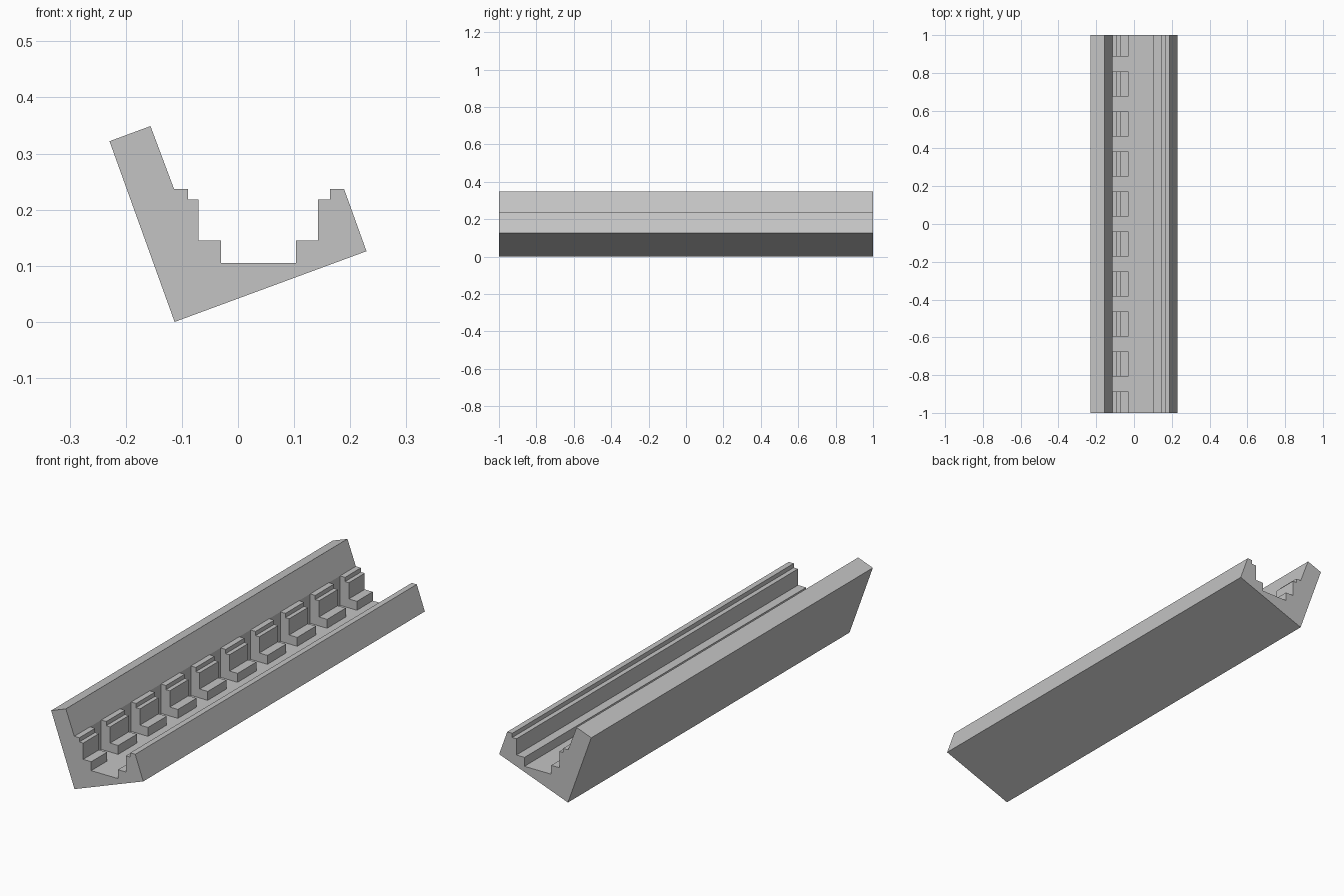
import bpy
import bmesh

cube = bpy.data.objects.get("Cube")
if cube:
    bpy.data.objects.remove(cube, do_unlink=True)

grey = bpy.data.materials.new("plain grey")
grey.use_nodes = True
COLOUR = (0.55, 0.55, 0.55, 1)
grey.diffuse_color = COLOUR
grey.node_tree.nodes["Principled BSDF"].inputs["Base Color"].default_value = COLOUR

FLOOR, STEP, LEDGE, RIM = 0.105, 0.145, 0.218, 0.237
WALL = -0.114


def extrude_profile(name, points, y0, y1):
    """Sweep an x-z outline from y0 to y1."""
    bm = bmesh.new()
    face = bm.faces.new([bm.verts.new((x, y0, z)) for x, z in points])
    swept = bmesh.ops.extrude_face_region(bm, geom=[face])["geom"]
    verts = [v for v in swept if isinstance(v, bmesh.types.BMVert)]
    bmesh.ops.translate(bm, verts=verts, vec=(0, y1 - y0, 0))
    bmesh.ops.recalc_face_normals(bm, faces=bm.faces)
    mesh = bpy.data.meshes.new(name)
    bm.to_mesh(mesh)
    bm.free()
    mesh.materials.append(grey)
    obj = bpy.data.objects.new(name, mesh)
    bpy.context.collection.objects.link(obj)
    return obj


# Tilted channel with a tall plain wall and a low stepped wall
extrude_profile("channel_rail", [
    (-0.113, 0), (0.229, 0.126), (0.189, RIM), (0.164, RIM),
    (0.164, LEDGE), (0.143, LEDGE), (0.143, STEP), (0.103, STEP),
    (0.103, FLOOR), (WALL, FLOOR), (WALL, RIM), (-0.156, 0.349),
    (-0.229, 0.322)], -1, 1)

# Row of stepped blocks against the tall wall, the end ones cut by the rail ends
block = [(WALL, FLOOR), (-0.03, FLOOR), (-0.03, STEP), (-0.07, STEP),
         (-0.07, LEDGE), (-0.089, LEDGE), (-0.089, RIM), (WALL, RIM)]
PITCH, HALF = 0.212, 0.0665
COUNT = 10
for i in range(COUNT):
    y = (i - (COUNT - 1) / 2) * PITCH
    start = -1 if i == 0 else y - HALF
    end = 1 if i == COUNT - 1 else y + HALF
    extrude_profile(f"stepped_block_{i + 1}", block, start, end)
